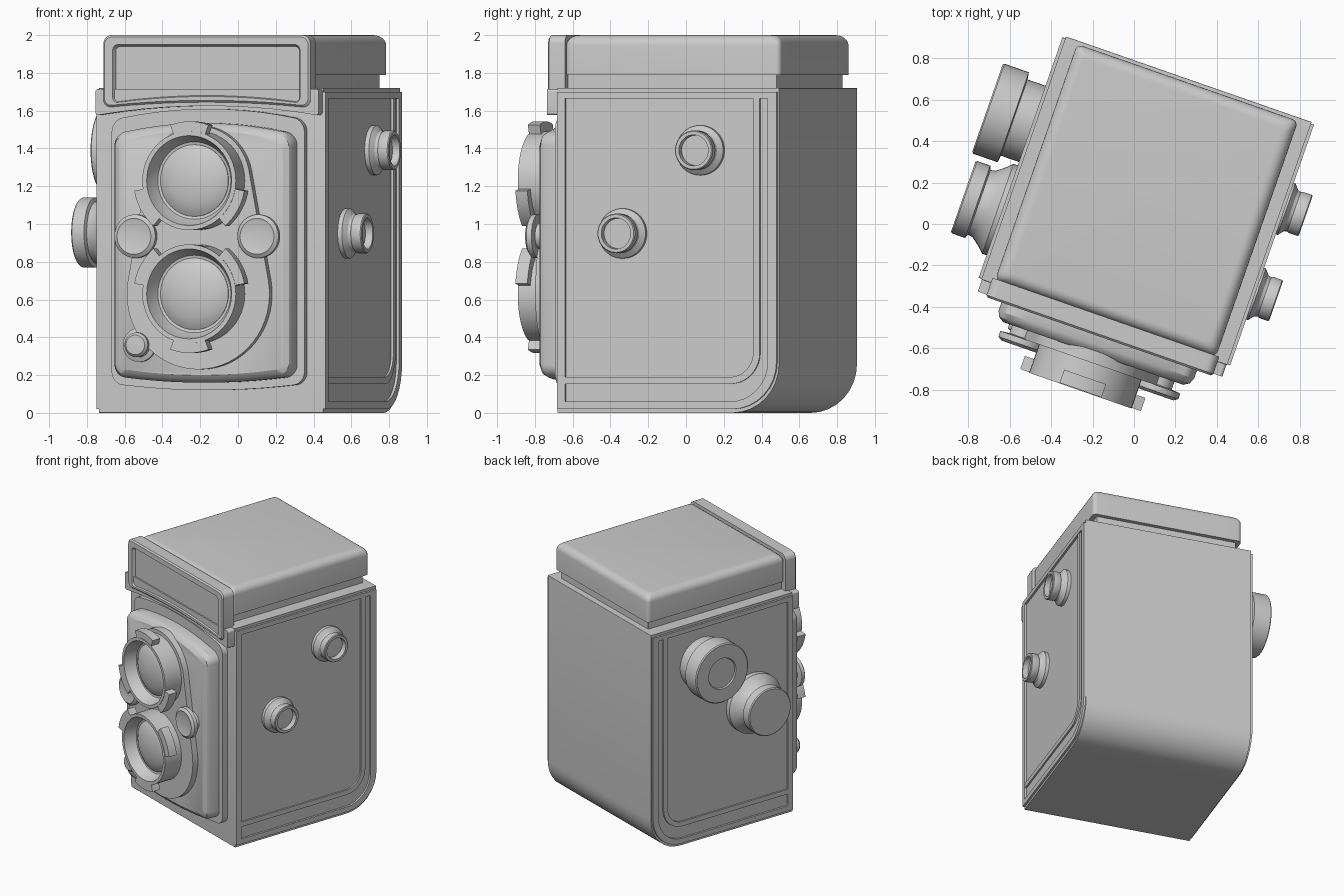
import bpy, bmesh, math
from mathutils import Matrix, Vector

if "Cube" in bpy.data.objects:
    bpy.data.objects.remove(bpy.data.objects["Cube"])

GREY = (0.6, 0.6, 0.6, 1)
mat = bpy.data.materials.new("light_grey")
mat.use_nodes = True
mat.diffuse_color = GREY
mat.node_tree.nodes["Principled BSDF"].inputs["Base Color"].default_value = GREY

# The whole camera stands turned about the vertical axis
TURN = Matrix.Rotation(math.radians(-19.2), 4, "Z") @ Matrix.Translation((0.02, 0, 0))
PLANES = {
    "front": lambda a, b, d: (a, d, b),
    "side": lambda a, b, d: (d, a, b),
    "top": lambda a, b, d: (a, b, d),
}
parts = []


def loft(name, plane, layers, ring=False):
    """Skin a stack of (outline, depth) layers; caps the ends unless it is a ring."""
    bm = bmesh.new()
    loops = [[bm.verts.new(TURN @ Vector(PLANES[plane](a, b, d))) for a, b in outline]
             for outline, d in layers]
    pairs = list(zip(loops, loops[1:]))
    if ring:
        pairs.append((loops[-1], loops[0]))
    else:
        bm.faces.new(loops[0])
        bm.faces.new(loops[-1])
    for low, high in pairs:
        n = len(low)
        for i in range(n):
            j = (i + 1) % n
            bm.faces.new((low[i], low[j], high[j], high[i]))
    bmesh.ops.recalc_face_normals(bm, faces=bm.faces)
    mesh = bpy.data.meshes.new(name)
    bm.to_mesh(mesh)
    bm.free()
    mesh.materials.append(mat)
    obj = bpy.data.objects.new(name, mesh)
    bpy.context.collection.objects.link(obj)
    parts.append(obj)
    return obj


def arc(cx, cy, r, start, end, n):
    angles = [math.radians(start + (end - start) * i / n) for i in range(n + 1)]
    return [(cx + r * math.cos(t), cy + r * math.sin(t)) for t in angles]


def circle(cx, cy, r, n=48):
    return arc(cx, cy, r, 0, 360, n)[:-1]


def rounded(x0, x1, y0, y1, r=0.004, heel=None, top=0, bottom=0):
    """Rounded rectangle; heel is the lower right radius, top and bottom bow the edges."""
    h = heel or r
    mid, half, middle = (x0 + x1) / 2, (x1 - x0) / 2, (y0 + y1) / 2
    pts = arc(x1 - h, y0 + h, h, -90, 0, 8) + arc(x1 - r, y1 - r, r, 0, 90, 8)
    pts += [(x1 - r + (x0 - x1 + 2 * r) * i / 10, y1) for i in range(1, 10)]
    pts += arc(x0 + r, y1 - r, r, 90, 180, 8) + arc(x0 + r, y0 + r, r, 180, 270, 8)
    pts += [(x0 + r + (x1 - h - x0 - r) * i / 10, y0) for i in range(1, 10)]
    return [(x, y + (top if y > middle else bottom) * (1 - ((x - mid) / half) ** 2))
            for x, y in pts]


def lathe(name, plane, cx, cy, profile):
    return loft(name, plane, [(circle(cx, cy, r), d) for r, d in profile])


# Body with the rounded lower back edge
shell = rounded(-0.495, 0.747, 0, 1.72, heel=0.26)
loft("body", "side", [(shell, -0.628), (shell, 0.628)])

# Raised frame and inner rib on both sides
frame_out = rounded(-0.492, 0.738, 0.02, 1.70, heel=0.25)
frame_in = rounded(-0.448, 0.688, 0.06, 1.665, heel=0.21)
rib = ([(-0.448, 0.153)] + arc(0.476, 0.32, 0.167, -90, 0, 10) + [(0.643, 1.665), (0.606, 1.665)]
       + arc(0.476, 0.32, 0.13, 0, -90, 10) + [(-0.448, 0.19)])
for side, label in ((1, "left"), (-1, "right")):
    loft(label + "_side_frame", "side",
         [(frame_out, side * 0.62), (frame_out, side * 0.643),
          (frame_in, side * 0.643), (frame_in, side * 0.62)], ring=True)
    loft(label + "_side_rib", "side", [(rib, side * 0.62), (rib, side * 0.64)])

# Viewing hood: neck and soft-edged lid
neck = rounded(-0.53, 0.53, -0.48, 0.70)
loft("hood_neck", "top", [(neck, 1.70), (neck, 1.82)])


def lid(inset):
    return rounded(-0.565 + inset, 0.565 - inset, -0.475 + inset, 0.73 - inset, 0.03)


R = 0.055
lid_layers = [(lid(0), 1.79)]
for k in range(7):
    t = math.radians(15 * k)
    lid_layers.append((lid(R * (1 - math.cos(t))), 2 - R + R * math.sin(t)))
loft("hood_lid", "top", lid_layers)

# Front plate of the hood with its recessed panel, above a bowed apron
apron = rounded(-0.625, 0.625, 1.575, 1.715, 0.015, bottom=0.05)
loft("hood_apron", "front", [(apron, -0.49), (apron, -0.556)])
plate = rounded(-0.58, 0.58, 1.615, 2.0, 0.045, bottom=0.03)
plate_edge = rounded(-0.57, 0.57, 1.625, 1.99, 0.04, bottom=0.03)
window = rounded(-0.525, 0.525, 1.64, 1.95, 0.03, bottom=0.035)
window_floor = rounded(-0.515, 0.515, 1.65, 1.94, 0.025, bottom=0.035)
loft("hood_front", "front", [(plate, -0.47), (plate, -0.558), (plate_edge, -0.568),
                             (window, -0.568), (window_floor, -0.545)])


# Stepped lens board with bowed top and bottom
def board(half, low, high, r):
    return rounded(-half, half, low, high, r, top=0.06, bottom=-0.035)


loft("lens_board_base", "front", [(board(0.54, 0.155, 1.55, 0.06), -0.49),
                                  (board(0.54, 0.155, 1.55, 0.06), -0.54)])
loft("lens_board", "front", [(board(0.50, 0.195, 1.475, 0.06), -0.53),
                             (board(0.50, 0.195, 1.475, 0.06), -0.61),
                             (board(0.487, 0.21, 1.46, 0.05), -0.638),
                             (board(0.46, 0.235, 1.435, 0.04), -0.655)])

# Teardrop plate carrying both lenses
TOP_Z, LOW_Z = 1.23, 0.63
BIG, SMALL = 0.40, 0.29
tilt = math.degrees(math.asin((BIG - SMALL) / (TOP_Z - LOW_Z)))
tear = (arc(0, TOP_Z, SMALL, tilt, 180 - tilt, 24)
        + arc(0, LOW_Z, BIG, 180 - tilt, 360 + tilt, 32))
loft("lens_mount", "front", [(tear, -0.64), (tear, -0.70)])

# Lenses with domed glass and three bayonet lugs each
for label, z, flip in (("viewing", TOP_Z, 1), ("taking", LOW_Z, -1)):
    lathe(label + "_lens_ring", "front", 0, z,
          [(0.262, -0.68), (0.262, -0.845), (0.238, -0.845), (0.225, -0.80),
           (0.205, -0.76), (0.19, -0.755)])
    lathe(label + "_lens_glass", "front", 0, z,
          [(0.19, -0.74), (0.19, -0.76), (0.165, -0.776), (0.13, -0.789),
           (0.09, -0.798), (0.045, -0.804), (0.006, -0.806)])
    for i, angle in enumerate((90, 210, 330)):
        a = flip * angle
        lug = arc(0, z, 0.313, a - 20, a + 20, 8) + arc(0, z, 0.25, a + 20, a - 20, 8)
        loft(f"{label}_lens_lug_{i + 1}", "front", [(lug, -0.775), (lug, -0.842)])

# Setting dials beside the lenses, and the small knob below
for x, label in ((0.345, "left"), (-0.345, "right")):
    lathe(label + "_dial", "front", x, 0.935,
          [(0.07, -0.64), (0.07, -0.695), (0.115, -0.70), (0.115, -0.728),
           (0.095, -0.742), (0.085, -0.738), (0.01, -0.738)])
lathe("small_knob", "front", -0.34, 0.36,
      [(0.09, -0.64), (0.09, -0.675), (0.065, -0.685), (0.065, -0.72),
       (0.052, -0.735), (0.01, -0.738)])

# Hollow spool knobs on the left side
for y, z, label in ((0.31, 1.39, "upper"), (-0.125, 0.95, "lower")):
    lathe(label + "_spool_knob", "side", y, z,
          [(0.132, 0.62), (0.132, 0.652), (0.105, 0.675), (0.10, 0.69), (0.105, 0.70),
           (0.105, 0.745), (0.10, 0.75), (0.082, 0.75), (0.08, 0.71), (0.01, 0.71)])

# Winding and focusing knobs on the right side
lathe("winding_knob", "side", 0.295, 1.39,
      [(0.195, -0.62), (0.195, -0.735), (0.23, -0.74), (0.23, -0.865), (0.222, -0.872),
       (0.12, -0.872), (0.115, -0.862), (0.01, -0.862)])
lathe("focusing_knob", "side", -0.147, 0.955,
      [(0.23, -0.62), (0.23, -0.665), (0.205, -0.69), (0.17, -0.735), (0.165, -0.76),
       (0.185, -0.768), (0.185, -0.835), (0.178, -0.842), (0.01, -0.842)])

# Smooth curved faces, keep edges crisp
bpy.ops.object.select_all(action="DESELECT")
for obj in parts:
    obj.select_set(True)
bpy.context.view_layer.objects.active = parts[0]
bpy.ops.object.shade_smooth_by_angle(angle=math.radians(30))
